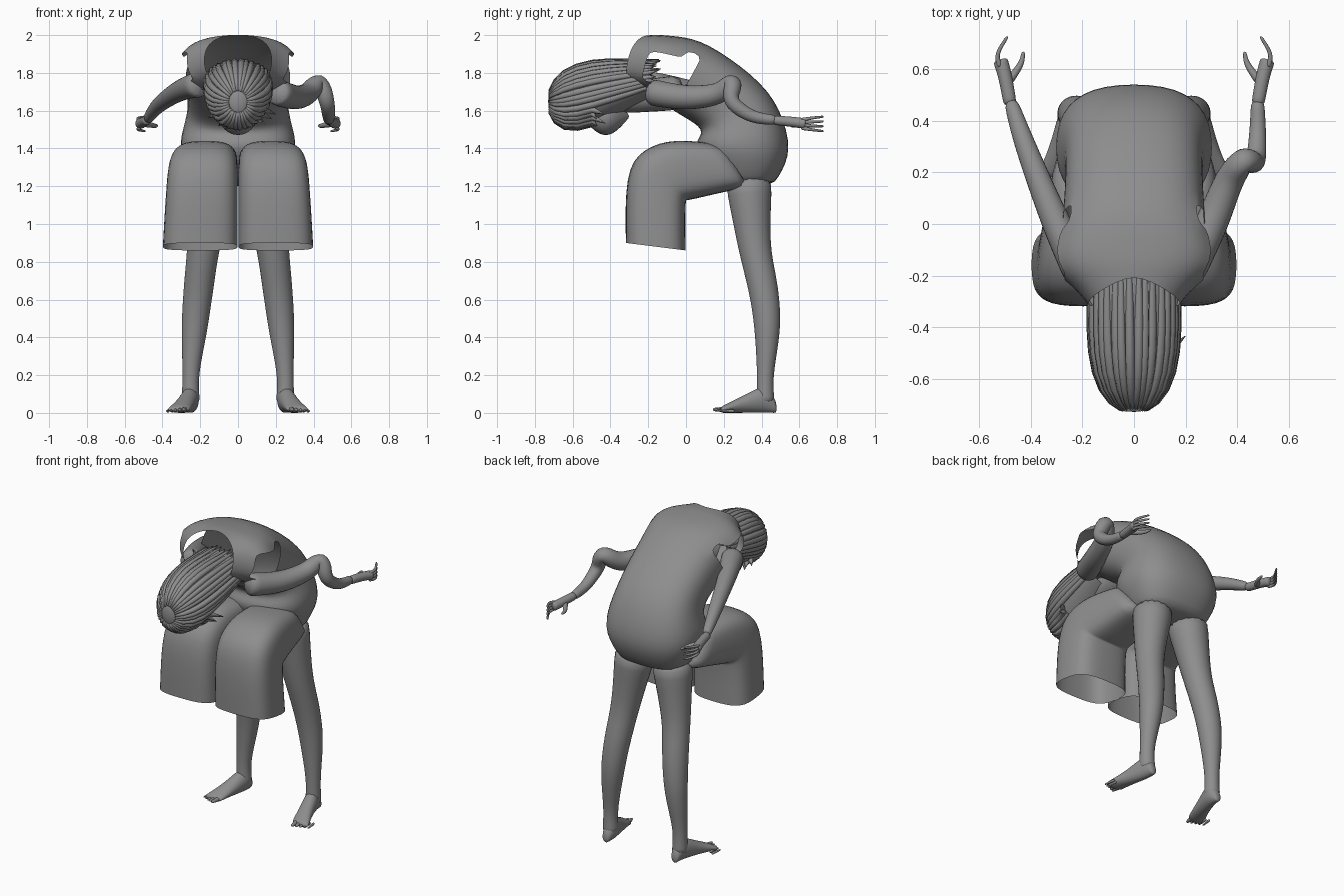
import bpy, bmesh, math, random
from mathutils import Vector

random.seed(4)
if "Cube" in bpy.data.objects:
    bpy.data.objects.remove(bpy.data.objects["Cube"], do_unlink=True)

GREY = (0.27, 0.27, 0.27, 1)
grey = bpy.data.materials.new("plain grey")
grey.use_nodes = True
grey.diffuse_color = GREY
grey.node_tree.nodes["Principled BSDF"].inputs["Base Color"].default_value = GREY


def spline(keys, steps=3):
    """Smooth run of tuples through a few key tuples."""
    padded = [keys[0], *keys, keys[-1]]
    result = []
    for before, start, end, after in zip(padded, padded[1:], padded[2:], padded[3:]):
        for step in range(steps):
            t = step / steps
            result.append(tuple(
                q + t / 2 * (r - p + t * (2 * p - 5 * q + 4 * r - s + t * (3 * (q - r) + s - p)))
                for p, q, r, s in zip(before, start, end, after)))
    return result + [tuple(keys[-1])]


def skin(name, loops, side=1, open_end=False, smooth_levels=1, is_hole=None):
    """Bridge a row of loops into one smooth surface."""
    bm = bmesh.new()
    rows = [[bm.verts.new((p.x * side, p.y, p.z)) for p in loop] for loop in loops]
    count = len(rows[0])
    for row, following in zip(rows, rows[1:]):
        for i in range(count):
            j = (i + 1) % count
            bm.faces.new((row[i], row[j], following[j], following[i]))
    bm.faces.new(rows[0])
    if not open_end:
        bm.faces.new(rows[-1])
    bmesh.ops.recalc_face_normals(bm, faces=bm.faces)
    if is_hole:
        holes = [face for face in bm.faces if is_hole(face.calc_center_median())]
        bmesh.ops.delete(bm, geom=holes, context='FACES')
    for face in bm.faces:
        face.smooth = True
    mesh = bpy.data.meshes.new(name)
    bm.to_mesh(mesh)
    bm.free()
    mesh.materials.append(grey)
    part = bpy.data.objects.new(name, mesh)
    bpy.context.collection.objects.link(part)
    if smooth_levels:
        modifier = part.modifiers.new("smooth", 'SUBSURF')
        modifier.levels = modifier.render_levels = smooth_levels


def section_point(section, angle, power=2):
    """Point on a section given by its upper end, lower end, half width and centre x."""
    upper_y, upper_z, lower_y, lower_z, width, centre = section
    across, along = (math.copysign(abs(v) ** (2 / power), v)
                     for v in (math.cos(angle), math.sin(angle)))
    upper, lower = Vector((centre, upper_y, upper_z)), Vector((centre, lower_y, lower_z))
    return (upper + lower) / 2 + (upper - lower) / 2 * along + Vector((width * across, 0, 0))


def loft(name, sections, power=2, sag=0, count=20, **options):
    """Skin over sections; sag pulls the sides of the last ones forward."""
    loops = []
    for i, section in enumerate(sections):
        loop = [section_point(section, math.tau * j / count, power) for j in range(count)]
        pull = sag * (i / (len(sections) - 1)) ** 8
        for j, point in enumerate(loop):
            point.y -= pull * abs(math.cos(math.tau * j / count))
        loops.append(loop)
    skin(name, loops, **options)


def tube(name, path, count=12, **options):
    """Round limb through points (x, y, z, radius)."""
    points = [Vector(p[:3]) for p in path]
    loops, up = [], Vector((0, 0, 1))
    for i, point in enumerate(points):
        ahead = (points[min(i + 1, len(points) - 1)] - points[max(i - 1, 0)]).normalized()
        up = (up - ahead * up.dot(ahead)).normalized()
        beside = ahead.cross(up)
        angles = [math.tau * j / count for j in range(count)]
        loops.append([point + path[i][3] * (up * math.cos(a) + beside * math.sin(a))
                      for a in angles])
    skin(name, loops, **options)


def limb(name, keys, first, last, **options):
    """Tube through key points, tapering evenly."""
    path = spline(keys)
    step = (last - first) / (len(path) - 1)
    tube(name, [(*p, first + step * i) for i, p in enumerate(path)], **options)


# Hunched hollow top: back line, belly line and half width, open collar and armholes
top_keys = [(.46, 1.2, .18, 1.2, .22), (.55, 1.4, .05, 1.4, .31), (.44, 1.7, .08, 1.5, .27),
            (.12, 1.95, -.07, 1.6, .28), (-.1, 2, -.2, 1.7, .31), (-.2, 2, -.26, 1.73, .18)]
loft("top_garment", [(*s, 0) for s in spline(top_keys)], power=2.5, sag=.08, open_end=True,
     is_hole=lambda c: abs(c.x) > .24 and -.22 < c.y < .06 and 1.73 < c.z < 1.9)

shorts_keys = [(.2, 1.42, .35, 1.2, .15), (-.1, 1.44, .04, 1.13, .18),
               (-.3, 1.3, 0, 1.1, .19), (-.32, .9, 0, .86, .2)]
leg_keys = [(.13, .33, 1.25, .13), (.18, .36, .9, .09), (.21, .41, .65, .08),
            (.23, .43, .45, .07), (.25, .42, .2, .045), (.25, .42, .05, .05)]
foot_keys = [(.48, .05, .02, .25), (.42, .14, .045, .25), (.3, .09, .05, .28),
             (.18, .03, .06, .32)]

for side, label in ((1, "left"), (-1, "right")):
    # Wide shorts folded at the knee
    loft(f"{label}_shorts_leg", [(*s, s[-1]) for s in spline(shorts_keys)],
         power=3.2, side=side, open_end=True)

    # Standing leg and foot turned outwards
    tube(f"{label}_leg", spline(leg_keys), count=16, side=side)
    loft(f"{label}_foot", [(y, height, y, 0, width, x)
                           for y, height, width, x in spline(foot_keys)], side=side)
    for toe in range(5):
        x, y, size = .28 + .022 * toe, .14 + .01 * toe, .018 - .002 * toe
        limb(f"{label}_toe_{toe + 1}", [(x, y + .08, size), (x + .01, y, size)],
             size, size / 2, count=8, side=side)

    # Palm, thumb and spread fingers
    limb(f"{label}_palm", [(.48, .46, 1.55), (.5, .57, 1.54), (.52, .64, 1.53)],
         .026, .03, side=side)
    limb(f"{label}_thumb", [(.49, .55, 1.53), (.44, .62, 1.52), (.43, .67, 1.52)],
         .02, .006, count=8, side=side)
    for finger in range(4):
        spread = finger - 1.5
        limb(f"{label}_finger_{finger + 1}",
             [(x, y, 1.53 + spread * fan)
              for x, y, fan in ((.52, .61, .014), (.53, .66, .02), (.49, .73, .026))],
             .012, .006, count=8, side=side)

# Arms swept back: the left one kinked at the elbow, the right one straight
limb("left_arm", [(.2, -.2, 1.7), (.3, 0, 1.67), (.37, .17, 1.69), (.43, .25, 1.75),
                  (.47, .24, 1.65), (.48, .35, 1.57), (.48, .48, 1.55)], .075, .026)
limb("right_arm", [(.2, -.2, 1.74), (.3, 0, 1.71), (.42, .3, 1.63), (.48, .48, 1.55)],
     .075, .026, side=-1)

# Neck and lowered face
limb("neck", [(0, -.4, 1.66), (0, 0, 1.7)], .08, .1)
tube("face", [(0, -.55 + .025 * i, 1.57, .005 + .1 * math.sin(math.pi * i / 10))
              for i in range(11)])


def hair_section(u):
    """Section of the hair from the nape (0) to the crown (1)."""
    y, fullness = -.2 - .53 * u, math.sqrt(1.01 - u ** 4)
    return (y, 1.65 + .22 * fullness, y, 1.65 - .24 * u * fullness, .175 * fullness, 0)


ROWS = 8
hair = [hair_section(math.cos(math.pi / 2 * i / ROWS)) for i in range(ROWS + 1)]
loft("hair_cap", hair, open_end=True)

# Tapered locks running from the crown to loose tips
LOCKS = 34
for lock in range(LOCKS):
    angle = math.tau * (lock + random.uniform(-.2, .2)) / LOCKS
    rise = math.sin(angle)
    reach = hair[1:-3] if rise < -.5 else hair[1:]
    points = [section_point(section, angle) for section in reach]
    path = [(p.x * .96, p.y, p.z - .01 * rise, .01 + .01 * math.sin(math.pi * i / ROWS))
            for i, p in enumerate(points)]
    flare = 0 if rise > .5 else random.uniform(.02, .07)
    tip = points[-1] + Vector((math.cos(angle) * flare, random.uniform(.02, .07), rise * flare / 2))
    tube(f"hair_lock_{lock + 1}", path + [(*tip, .002)], count=6, smooth_levels=0)
